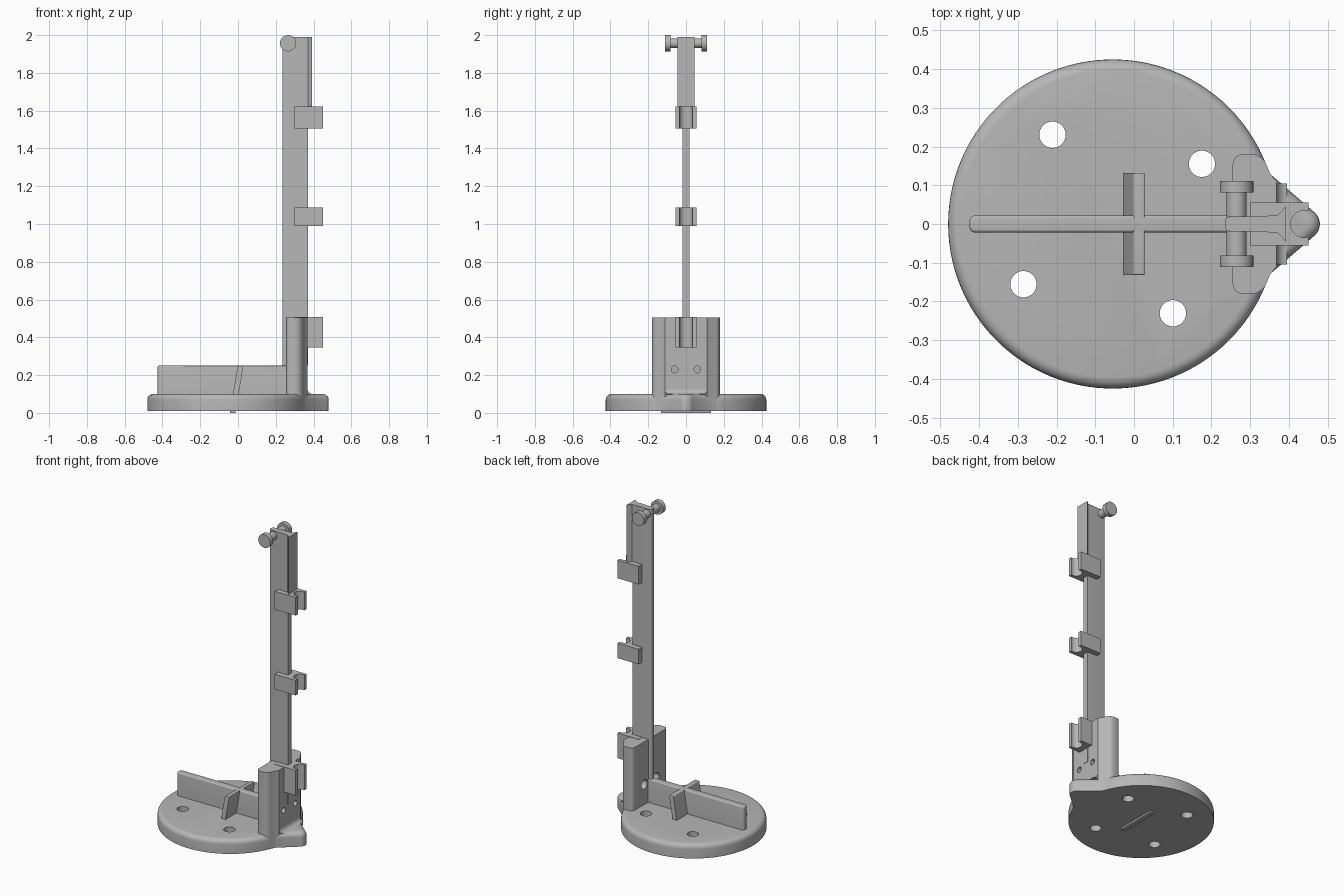
import bpy, bmesh, math
from mathutils import Vector, Matrix

cube = bpy.data.objects.get("Cube")
if cube:
    bpy.data.objects.remove(cube, do_unlink=True)

GREY = (0.47, 0.47, 0.47, 1)
mat = bpy.data.materials.new("plain grey")
mat.use_nodes = True
mat.diffuse_color = GREY
mat.node_tree.nodes["Principled BSDF"].inputs["Base Color"].default_value = GREY


def finish(name, bm):
    bmesh.ops.recalc_face_normals(bm, faces=bm.faces[:])
    mesh = bpy.data.meshes.new(name)
    bm.to_mesh(mesh)
    bm.free()
    mesh.materials.append(mat)
    ob = bpy.data.objects.new(name, mesh)
    bpy.context.collection.objects.link(ob)
    return ob


def smooth(ob):
    bpy.ops.object.select_all(action='DESELECT')
    ob.select_set(True)
    bpy.context.view_layer.objects.active = ob
    bpy.ops.object.shade_smooth_by_angle(angle=math.radians(35))


def arc(cx, cy, r, a0, a1, n):
    steps = [math.radians(a0 + (a1 - a0) * i / n) for i in range(n + 1)]
    return [(cx + r * math.cos(a), cy + r * math.sin(a)) for a in steps]


def prism(name, outline, z0, z1, top_round=0, side_round=0, side_rule=None):
    """Extrude a plan outline, rounding chosen upright edges and the top rim."""
    bm = bmesh.new()
    face = bm.faces.new([bm.verts.new((x, y, z0)) for x, y in outline])
    res = bmesh.ops.extrude_face_region(bm, geom=[face])
    for v in res["geom"]:
        if isinstance(v, bmesh.types.BMVert):
            v.co.z = z1
    if side_round:
        edges = [e for e in bm.edges if abs(e.verts[0].co.z - e.verts[1].co.z) > 0.01
                 and side_rule(e.verts[0].co)]
        bmesh.ops.bevel(bm, geom=edges, offset=side_round, segments=5,
                        profile=0.5, affect='EDGES')
    if top_round:
        edges = [e for e in bm.edges if all(abs(v.co.z - z1) < 1e-5 for v in e.verts)]
        bmesh.ops.bevel(bm, geom=edges, offset=top_round, segments=5,
                        profile=0.5, affect='EDGES')
    return finish(name, bm)


def cylinder(name, centre, r, length, axis):
    bm = bmesh.new()
    turn = Vector((0, 0, 1)).rotation_difference(Vector(axis)).to_matrix().to_4x4()
    bmesh.ops.create_cone(bm, cap_ends=True, segments=40, radius1=r, radius2=r,
                          depth=length, matrix=Matrix.Translation(centre) @ turn)
    return finish(name, bm)


def rect(x0, x1, y):
    return [(x0, -y), (x1, -y), (x1, y), (x0, y)]


def cut(ob, cutters):
    for c in cutters:
        c.hide_render = True
        mod = ob.modifiers.new("hole", 'BOOLEAN')
        mod.operation = 'DIFFERENCE'
        mod.solver = 'EXACT'
        mod.object = c
        bpy.context.view_layer.objects.active = ob
        bpy.ops.object.modifier_apply(modifier=mod.name)
        bpy.data.objects.remove(c, do_unlink=True)


# Round base with a pointed nose and four through holes
CX = -0.055
outline = arc(CX, 0, 0.425, 18, 342, 96) + arc(0.44, 0, 0.04, -52, 52, 10)
base = prism("base", outline, 0.01, 0.1, top_round=0.03)
cut(base, [cylinder("hole_cutter", (CX + 0.278 * math.cos(a), 0.278 * math.sin(a), 0.05),
                    0.034, 0.3, (0, 0, 1))
           for a in [math.radians(34 + 90 * i) for i in range(4)]])
smooth(base)

# Post block that holds the upright, with counterbored screw holes
half = [(0.255, 0.18), (0.33, 0.18), (0.352, 0.13), (0.368, 0.11)]
post = prism("post", half + [(x, -y) for x, y in reversed(half)], 0.01, 0.505,
             side_round=0.025, side_rule=lambda p: p.x < 0.34 and abs(p.y) > 0.15)
cutters = []
for y in (-0.06, 0.06):
    cutters.append(cylinder("screw_cutter", (0.3, y, 0.23), 0.018, 0.4, (1, 0, 0)))
    cutters.append(cylinder("counterbore_cutter", (0.25, y, 0.23), 0.03, 0.1, (1, 0, 0)))
cut(post, cutters)
smooth(post)

# Concave fillet where the nose meets the post
profile = [(0.36, 0.095)] + arc(0.395, 0.127, 0.027, 270, 180, 6) + [(0.36, 0.127)]
fillet = prism("nose_fillet", profile, -0.105, 0.105)
fillet.data.transform(Matrix.Rotation(math.pi / 2, 4, 'X'))
smooth(fillet)

# Long rib across the base
smooth(prism("long_rib", rect(-0.425, 0.27, 0.022), 0.09, 0.25, 0.008, 0.015,
             lambda p: p.x < 0))

# Leaning cross rib, reaching through to the underside
rib = prism("cross_rib", rect(-0.015, 0.015, 0.132), 0, 0.25, 0.005)
for v in rib.data.vertices:
    v.co.x += -0.028 + v.co.z * 0.165
smooth(rib)

# Thin upright blade and its flared upper section
smooth(prism("upright_blade", rect(0.235, 0.37, 0.019), 0.25, 1.99, 0, 0.012,
             lambda p: p.x < 0.3))
flare = [(0.3, 0.02), (0.37, 0.022), (0.392, 0.045)]
prism("upper_flange", flare + [(x, -y) for x, y in reversed(flare)], 1.6, 1.99)

# Three open clips along the back of the upright
clip_outline = ([(0.3, 0.055), (0.3, -0.055), (0.45, -0.055)]
                + arc(0.44, 0, 0.035, 287, 73, 28) + [(0.45, 0.055)])
for name, z0, z1 in (("lower_clip", 0.345, 0.507), ("middle_clip", 0.99, 1.087),
                     ("upper_clip", 1.505, 1.622)):
    smooth(prism(name, clip_outline, z0, z1))

# Cross pin at the top with a round cap on each end
smooth(cylinder("top_pin", (0.265, 0, 1.957), 0.026, 0.2, (0, 1, 0)))
for side, y in (("front", -0.096), ("back", 0.096)):
    smooth(cylinder(side + "_pin_cap", (0.265, y, 1.957), 0.043, 0.03, (0, 1, 0)))
